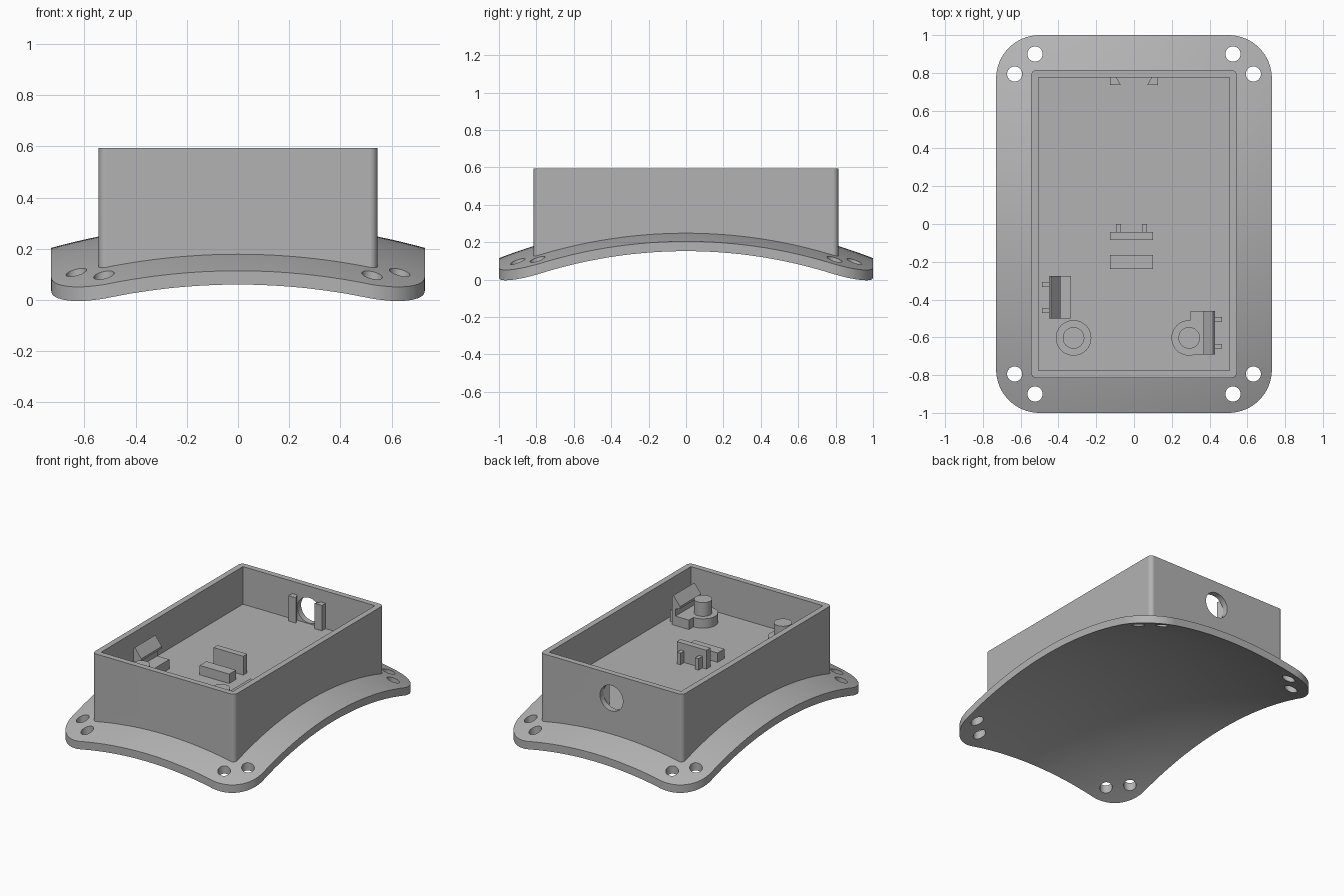
import bpy
import bmesh
from math import sin, cos, pi, radians
from mathutils import Vector

cube = bpy.data.objects.get("Cube")
if cube:
    bpy.data.objects.remove(cube, do_unlink=True)

grey = bpy.data.materials.new("plain grey")
grey.use_nodes = True
COLOUR = (0.45, 0.45, 0.45, 1)
grey.diffuse_color = COLOUR
grey.node_tree.nodes["Principled BSDF"].inputs["Base Color"].default_value = COLOUR

FLOOR = 0.335       # cavity floor height
RADIUS = 2.7        # underside curvature
THICK = 0.05        # flange thickness
CENTRE = Vector((0, 0, 0.2525 - RADIUS))


def finish(name, bm):
    bmesh.ops.recalc_face_normals(bm, faces=bm.faces)
    mesh = bpy.data.meshes.new(name)
    bm.to_mesh(mesh)
    bm.free()
    mesh.materials.append(grey)
    obj = bpy.data.objects.new(name, mesh)
    bpy.context.collection.objects.link(obj)
    return obj


def extrude(name, points, direction):
    """Solid made by sweeping a closed 3D outline along a direction."""
    bm = bmesh.new()
    face = bm.faces.new([bm.verts.new(p) for p in points])
    top = bmesh.ops.extrude_face_region(bm, geom=[face])
    verts = [v for v in top["geom"] if isinstance(v, bmesh.types.BMVert)]
    bmesh.ops.translate(bm, verts=verts, vec=Vector(direction))
    return finish(name, bm)


def box(name, x0, x1, y0, y1, z0, z1):
    pts = [(x0, y0, z0), (x1, y0, z0), (x1, y1, z0), (x0, y1, z0)]
    return extrude(name, pts, (0, 0, z1 - z0))


def rounded_prism(name, hx, hy, r, z0, z1, steps):
    pts = []
    for i, (sx, sy) in enumerate([(1, 1), (-1, 1), (-1, -1), (1, -1)]):
        for k in range(steps + 1):
            a = pi / 2 * (i + k / steps)
            pts.append((sx * (hx - r) + r * cos(a), sy * (hy - r) + r * sin(a), z0))
    return extrude(name, pts, (0, 0, z1 - z0))


def cylinder(name, x, y, r, z0, z1, n=40):
    pts = [(x + r * cos(2 * pi * k / n), y + r * sin(2 * pi * k / n), z0) for k in range(n)]
    return extrude(name, pts, (0, 0, z1 - z0))


def ball(name, r):
    bm = bmesh.new()
    bmesh.ops.create_uvsphere(bm, u_segments=96, v_segments=160, radius=r)
    bmesh.ops.translate(bm, verts=bm.verts, vec=CENTRE)
    return finish(name, bm)


def combine(target, tool, operation):
    mod = target.modifiers.new("cut", "BOOLEAN")
    mod.operation = operation
    mod.solver = "EXACT"
    mod.object = tool
    bpy.context.view_layer.objects.active = target
    bpy.ops.object.modifier_apply(modifier=mod.name)
    bpy.data.objects.remove(tool, do_unlink=True)


# Curved mounting flange with the box rising from it
housing = rounded_prism("housing", 0.73, 1.0, 0.23, -0.2, 0.5, 16)
combine(housing, ball("outer_ball", RADIUS + THICK), "INTERSECT")
combine(housing, rounded_prism("box_block", 0.545, 0.815, 0.03, -0.1, 0.595, 6), "UNION")
combine(housing, ball("inner_ball", RADIUS), "DIFFERENCE")
combine(housing, box("cavity", -0.505, 0.505, -0.775, 0.775, FLOOR, 0.8), "DIFFERENCE")

# Paired screw holes at each corner
for sx in (-1, 1):
    for sy in (-1, 1):
        for x, y in ((0.524, 0.9), (0.632, 0.794)):
            combine(housing, cylinder("screw_hole", sx * x, sy * y, 0.04, -0.5, 0.5, 32), "DIFFERENCE")

# Round port through the back wall
ring = [(0.088 * cos(2 * pi * k / 40), 0.7, 0.427 + 0.088 * sin(2 * pi * k / 40)) for k in range(40)]
combine(housing, extrude("port", ring, (0, 0.3, 0)), "DIFFERENCE")

parts = [housing]

# Dovetail rails either side of the port
for side, s in (("right", -1), ("left", 1)):
    rail = [(s * 0.127, 0.78, FLOOR), (s * 0.127, 0.735, FLOOR),
            (s * 0.07, 0.735, FLOOR), (s * 0.095, 0.78, FLOOR)]
    parts.append(extrude(side + "_port_rail", rail, (0, 0, 0.175)))

# Middle slot: tall plate with ribs and a low block
parts.append(box("slot_plate", -0.127, 0.1, -0.085, -0.042, FLOOR, 0.465))
parts.append(box("slot_block", -0.127, 0.1, -0.238, -0.164, FLOOR, 0.4))
for x in (-0.083, 0.056):
    parts.append(box("slot_rib", x - 0.013, x + 0.013, -0.042, 0, FLOOR, 0.415))


def snap_clip(name, s, back, y0, y1, depth):
    """Hooked clip; s is the side it stands on, the hook points inward."""
    profile = [(0, FLOOR), (0, 0.53), (0.01, 0.54), (0.06, 0.475), (0.06, 0.46),
               (0.025, 0.45), (0.025, 0.4), (depth, 0.4), (depth, FLOOR)]
    pts = [(s * (back - d), y0, z) for d, z in profile]
    parts.append(extrude(name, pts, (0, y1 - y0, 0)))
    for y in (y0 + 0.043, y1 - 0.045):
        x0, x1 = sorted((s * back, s * (back + 0.038)))
        parts.append(box(name + "_rib", x0, x1, y - 0.013, y + 0.013, FLOOR, 0.415))


snap_clip("right_clip", -1, 0.45, -0.5, -0.275, 0.117)
snap_clip("left_clip", 1, 0.428, -0.69, -0.46, 0.128)

# Stepped posts beside the clips
for side, x in (("right", -0.32), ("left", 0.292)):
    parts.append(cylinder(side + "_post_base", x, -0.603, 0.094, FLOOR, 0.4))
    parts.append(cylinder(side + "_post_peg", x, -0.603, 0.057, 0.4, 0.495))

# Smooth the curved surfaces, keep the edges crisp
bpy.ops.object.select_all(action="DESELECT")
for obj in parts:
    obj.select_set(True)
bpy.context.view_layer.objects.active = housing
bpy.ops.object.shade_smooth_by_angle(angle=radians(25))
weighted = housing.modifiers.new("even_normals", "WEIGHTED_NORMAL")
weighted.keep_sharp = True
